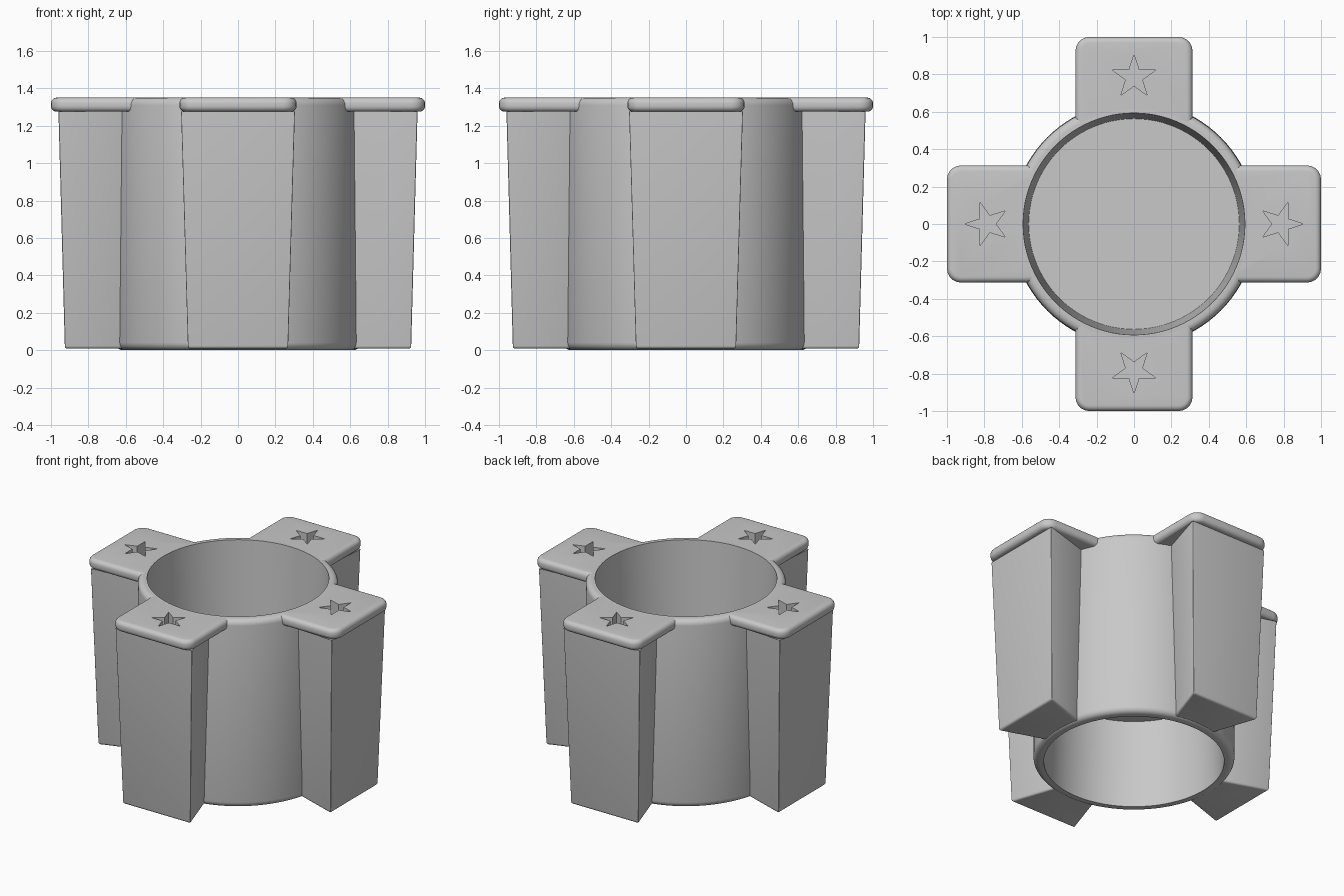
import bpy, bmesh, math
from math import sin, cos, pi, asin

old = bpy.data.objects.get("Cube")
if old:
    bpy.data.objects.remove(old, do_unlink=True)

grey = bpy.data.materials.new("light grey")
grey.use_nodes = True
grey.diffuse_color = (0.58, 0.58, 0.58, 1)
grey.node_tree.nodes["Principled BSDF"].inputs["Base Color"].default_value = (0.58, 0.58, 0.58, 1)


def make_object(name, bm):
    bmesh.ops.recalc_face_normals(bm, faces=bm.faces)
    mesh = bpy.data.meshes.new(name)
    bm.to_mesh(mesh)
    bm.free()
    mesh.materials.append(grey)
    obj = bpy.data.objects.new(name, mesh)
    bpy.context.collection.objects.link(obj)
    return obj


def smooth(obj):
    bpy.ops.object.select_all(action="DESELECT")
    obj.select_set(True)
    bpy.context.view_layer.objects.active = obj
    bpy.ops.object.shade_smooth_by_angle(angle=math.radians(35))


def loft(name, rings):
    """Skin a stack of equal-length rings and cap both ends."""
    bm = bmesh.new()
    loops = [[bm.verts.new(p) for p in ring] for ring in rings]
    n = len(loops[0])
    for a, b in zip(loops, loops[1:]):
        for i in range(n):
            j = (i + 1) % n
            bm.faces.new((a[i], a[j], b[j], b[i]))
    bm.faces.new(loops[0])
    bm.faces.new(loops[-1])
    return make_object(name, bm)


def circle(r, z, n=96):
    return [(r * cos(2 * pi * i / n), r * sin(2 * pi * i / n), z) for i in range(n)]


def quarter(r, steps=5):
    """Points of a quarter circle of radius r, from (0, r) to (r, 0)."""
    return [(r * sin(pi / 2 * i / steps), r * cos(pi / 2 * i / steps)) for i in range(steps + 1)]


# Tube: upper floor, bore, rounded rims, outer wall, lower bore, lower floor
TOP, R = 1.35, 0.04
profile = [(0.563, 0.67), (0.593, TOP)]
profile += [(0.653 - R + s, TOP - R + c) for s, c in quarter(R)]
profile += [(0.656 - R + c, R - s) for s, c in quarter(R)]
profile += [(0.588, 0.0), (0.57, 0.63)]
tube = loft("cup_tube", [circle(r, z) for r, z in profile])
smooth(tube)


# Arm plan: concave inner end hugging the tube, two rounded outer corners
def arm_ring(inner_half, half, outer, corner, z, inner=0.608):
    a = asin(inner_half / inner)
    pts = [(inner * cos(t), inner * sin(t), z)
           for t in (a - 2 * a * i / 12 for i in range(13))]
    for side in (-1, 1):
        arc = [(outer - corner + s, side * (half - corner + c), z)
               for s, c in quarter(corner)]
        pts += arc if side < 0 else arc[::-1]
    return pts


# Post narrowing toward the tube and the ground, with a rounded foot
B, E, LIP = 0.015, 0.03, 1.275
rings = []
for s, c in quarter(B, 3):
    rings.append(arm_ring(0.158 - B + s, 0.268 - B + s, 0.926 - B + s, 0.005, 0.008 + B - c))
rings.append(arm_ring(0.19, 0.304, 0.96, 0.005, LIP))

# Overhanging flange with rounded edges
for s, c in quarter(E):
    half = 0.313 - E + s
    rings.append(arm_ring(half, half, 1.0 - E + s, 0.075 - E + s, LIP + E - c))
for s, c in quarter(E)[::-1]:
    half = 0.313 - E + s
    rings.append(arm_ring(half, half, 1.0 - E + s, 0.075 - E + s, TOP - E + c))
arm = loft("left_arm", rings)


# Star recess pointing outward
def star_ring(z):
    return [(0.785 + r * cos(pi * i / 5), r * sin(pi * i / 5), z)
            for i in range(10) for r in [0.12 if i % 2 == 0 else 0.046]]


cutter = loft("star_cutter", [star_ring(TOP - 0.1), star_ring(TOP + 0.1)])
cutter.hide_render = True
cut = arm.modifiers.new("star recess", "BOOLEAN")
cut.operation = "DIFFERENCE"
cut.solver = "EXACT"
cut.object = cutter
bpy.context.view_layer.update()
arm.data = bpy.data.meshes.new_from_object(
    arm.evaluated_get(bpy.context.evaluated_depsgraph_get()))
arm.modifiers.clear()
bpy.data.objects.remove(cutter, do_unlink=True)
smooth(arm)

# Matching arms around the tube
for k, name in enumerate(("back_arm", "right_arm", "front_arm"), 1):
    twin = arm.copy()
    twin.name = name
    twin.rotation_euler.z = k * pi / 2
    bpy.context.collection.objects.link(twin)
